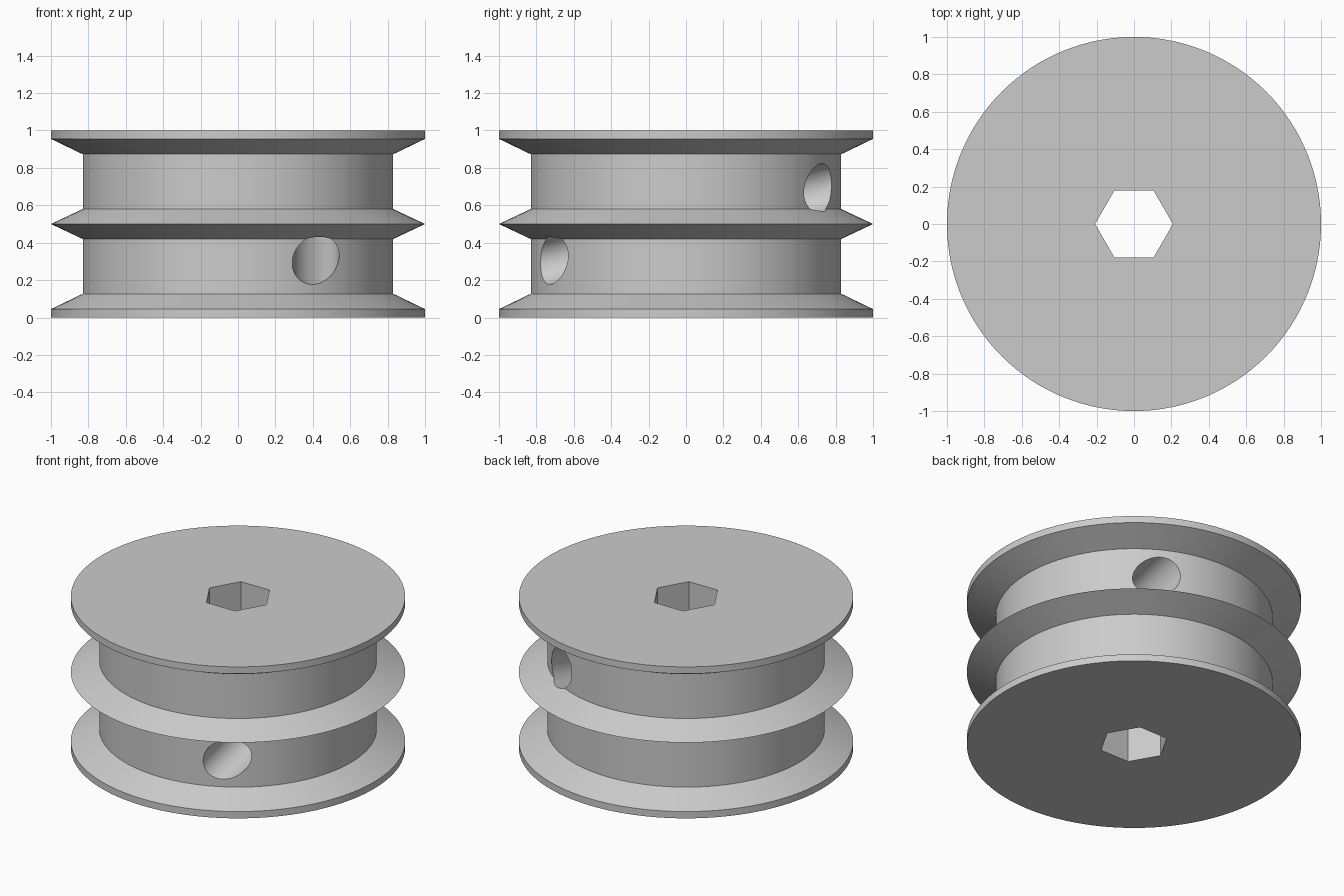
import bpy
import bmesh
import math
from mathutils import Vector

cube = bpy.data.objects.get("Cube")
if cube:
    bpy.data.objects.remove(cube)

grey = bpy.data.materials.new("plain grey")
grey.use_nodes = True
colour = (0.6, 0.6, 0.6, 1)
grey.diffuse_color = colour
grey.node_tree.nodes["Principled BSDF"].inputs["Base Color"].default_value = colour


def turned(name, profile, sides):
    """Closed solid turned about z from (radius, height) points."""
    bm = bmesh.new()
    rings = []
    for r, z in profile:
        rings.append([bm.verts.new((r * math.cos(math.tau * i / sides),
                                    r * math.sin(math.tau * i / sides), z))
                      for i in range(sides)])
    for low, high in zip(rings, rings[1:]):
        for i in range(sides):
            j = (i + 1) % sides
            bm.faces.new((low[i], low[j], high[j], high[i]))
    bm.faces.new(rings[0])
    bm.faces.new(rings[-1])
    bmesh.ops.recalc_face_normals(bm, faces=bm.faces)
    mesh = bpy.data.meshes.new(name)
    bm.to_mesh(mesh)
    bm.free()
    obj = bpy.data.objects.new(name, mesh)
    obj.data.materials.append(grey)
    bpy.context.collection.objects.link(obj)
    return obj


# Double-grooved spool: lower half of the profile, mirrored about mid height
rim, core, mid = 1.0, 0.83, 0.5
half = [(rim, 0), (rim, 0.045), (core, 0.127), (core, 0.42)]
profile = half + [(rim, mid)] + [(r, 2 * mid - z) for r, z in reversed(half)]
spool = turned("spool", profile, 128)

# Hexagonal shaft bore
bore = turned("hex_bore_cutter", [(0.208, -1), (0.208, 2)], 6)

# Slanted cord hole joining the lower front groove to the upper back groove
cord = turned("cord_hole_cutter", [(0.125, -1), (0.125, 1)], 64)
cord.location = (0.415, 0, mid)
cord.rotation_euler = Vector((0, 1.42, 0.38)).to_track_quat('Z', 'Y').to_euler()

for cutter in (bore, cord):
    cutter.hide_render = True
    mod = spool.modifiers.new(cutter.name, 'BOOLEAN')
    mod.operation = 'DIFFERENCE'
    mod.solver = 'EXACT'
    mod.object = cutter

# Bake the cuts, then remove the cutters
bpy.ops.object.select_all(action='DESELECT')
bpy.context.view_layer.objects.active = spool
spool.select_set(True)
for mod in list(spool.modifiers):
    bpy.ops.object.modifier_apply(modifier=mod.name)
for cutter in (bore, cord):
    bpy.data.objects.remove(cutter)

bpy.ops.object.shade_smooth_by_angle(angle=math.radians(20))
